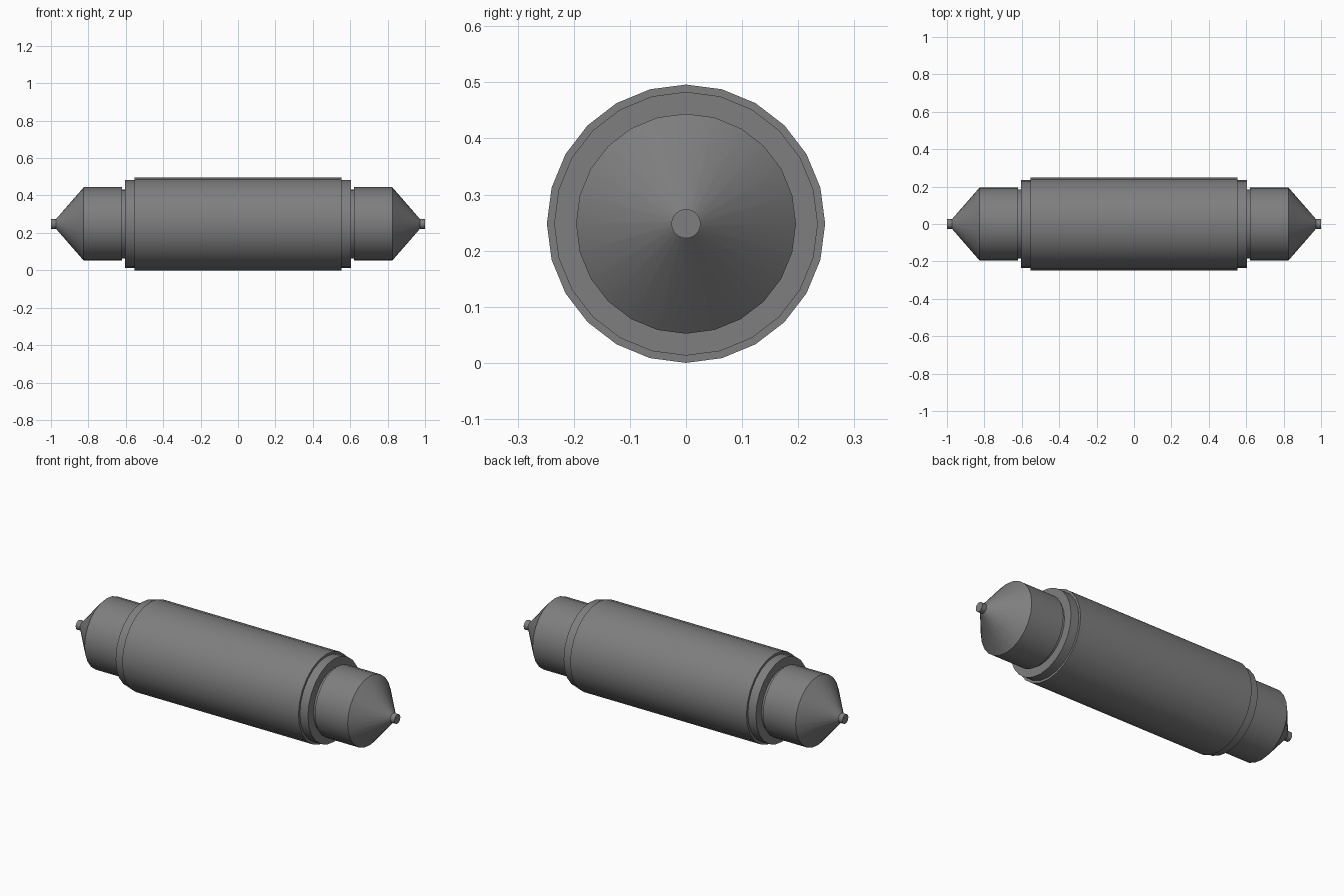
import bpy, bmesh, math

if "Cube" in bpy.data.objects:
    bpy.data.objects.remove(bpy.data.objects["Cube"])

SIDES = 24
AXIS_Z = 0.248

grey = bpy.data.materials.new("mid grey")
grey.diffuse_color = (0.21, 0.21, 0.21, 1)
grey.use_nodes = True
grey.node_tree.nodes["Principled BSDF"].inputs["Base Color"].default_value = grey.diffuse_color


def lathe(name, profile):
    """Closed solid turned around the x axis from (x, radius) points."""
    bm = bmesh.new()
    rings = []
    for x, r in profile:
        ring = []
        for i in range(SIDES):
            a = 2 * math.pi * i / SIDES
            ring.append(bm.verts.new((x, r * math.sin(a), AXIS_Z + r * math.cos(a))))
        rings.append(ring)
    for a, b in zip(rings, rings[1:]):
        for i in range(SIDES):
            j = (i + 1) % SIDES
            bm.faces.new((a[i], a[j], b[j], b[i]))
    bm.faces.new(rings[0])
    bm.faces.new(rings[-1])
    bmesh.ops.recalc_face_normals(bm, faces=bm.faces)
    mesh = bpy.data.meshes.new(name)
    bm.to_mesh(mesh)
    bm.free()
    mesh.materials.append(grey)
    obj = bpy.data.objects.new(name, mesh)
    bpy.context.collection.objects.link(obj)
    bpy.ops.object.select_all(action='DESELECT')
    obj.select_set(True)
    bpy.context.view_layer.objects.active = obj
    bpy.ops.object.shade_smooth_by_angle(angle=math.radians(30))


# Main barrel
lathe("barrel", [(-0.553, 0.248), (0.553, 0.248)])

# Matching parts at both ends
for side, s in (("left", -1), ("right", 1)):
    lathe(side + "_collar", [(s * 0.553, 0.235), (s * 0.603, 0.235)])
    lathe(side + "_neck", [(s * 0.603, 0.184), (s * 0.62, 0.184)])
    lathe(side + "_end_cap", [(s * 0.62, 0.196), (s * 0.825, 0.196), (s * 0.973, 0.026)])
    lathe(side + "_tip", [(s * 0.973, 0.026), (s * 1.0, 0.026)])
